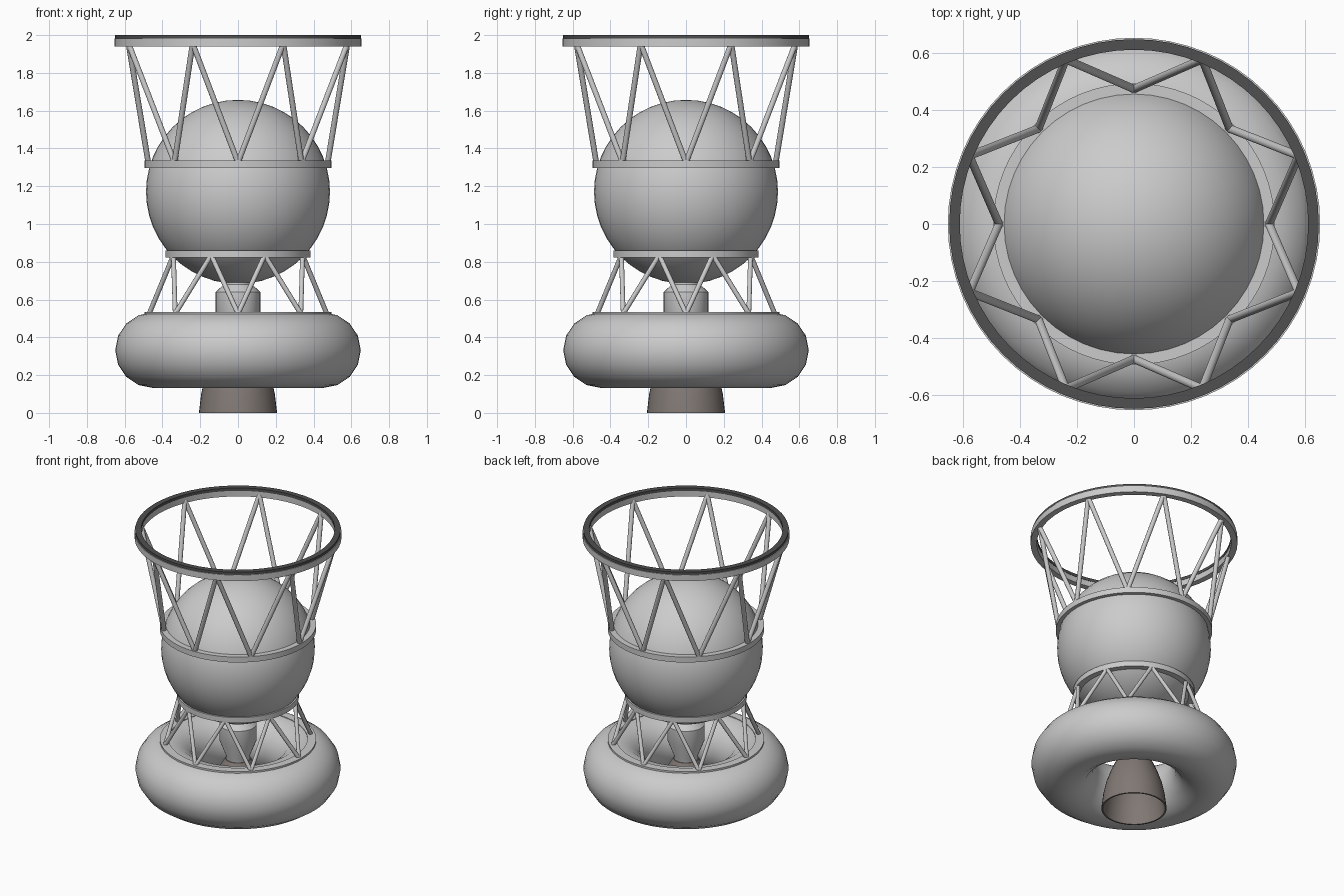
import bpy, bmesh, math
from mathutils import Vector

if "Cube" in bpy.data.objects:
    bpy.data.objects.remove(bpy.data.objects["Cube"])


def mat(name, col):
    m = bpy.data.materials.new(name)
    m.diffuse_color = (*col, 1)
    m.use_nodes = True
    m.node_tree.nodes["Principled BSDF"].inputs["Base Color"].default_value = m.diffuse_color
    return m


dark = mat("dark_seal", (0.08, 0.08, 0.08))
nozzle = mat("nozzle_metal", (0.22, 0.19, 0.175))


def finish(name, bm, material=None, angle=35):
    bmesh.ops.recalc_face_normals(bm, faces=bm.faces)
    me = bpy.data.meshes.new(name)
    bm.to_mesh(me)
    bm.free()
    ob = bpy.data.objects.new(name, me)
    bpy.context.collection.objects.link(ob)
    if material:
        me.materials.append(material)
    bpy.ops.object.select_all(action='DESELECT')
    ob.select_set(True)
    bpy.context.view_layer.objects.active = ob
    bpy.ops.object.shade_smooth_by_angle(angle=math.radians(angle))
    return ob


def lathe(name, profile, closed=True, seg=64, material=None, angle=35):
    """Revolve (radius, z) points around the z axis."""
    bm = bmesh.new()
    rings = []
    for r, z in profile:
        if r == 0:
            rings.append([bm.verts.new((0, 0, z))] * seg)
        else:
            rings.append([bm.verts.new((r * math.cos(2 * math.pi * i / seg),
                                        r * math.sin(2 * math.pi * i / seg), z))
                          for i in range(seg)])
    n = len(rings)
    for k in range(n if closed else n - 1):
        a, b = rings[k], rings[(k + 1) % n]
        for i in range(seg):
            j = (i + 1) % seg
            vs = list(dict.fromkeys((a[i], a[j], b[j], b[i])))
            if len(vs) > 2:
                bm.faces.new(vs)
    return finish(name, bm, material, angle)


def ring(name, r_in, r_out, z0, z1, material=None):
    return lathe(name, [(r_in, z0), (r_out, z0), (r_out, z1), (r_in, z1)], material=material)


def truss(name, r0, z0, r1, z1, rad, count=8):
    """Zigzag struts: lower nodes on the axes, upper nodes half a step round."""
    bm = bmesh.new()
    step = 2 * math.pi / count
    for k in range(count):
        p = Vector((r0 * math.cos(k * step), r0 * math.sin(k * step), z0))
        for s in (-0.5, 0.5):
            a = (k + s) * step
            q = Vector((r1 * math.cos(a), r1 * math.sin(a), z1))
            d = q - p
            made = bmesh.ops.create_cone(bm, cap_ends=True, segments=10, radius1=rad,
                                         radius2=rad, depth=d.length)
            rot = d.to_track_quat('Z', 'Y')
            for v in made['verts']:
                v.co = rot @ v.co + (p + q) / 2
    return finish(name, bm, angle=40)


# Main spherical tank
bm = bmesh.new()
bmesh.ops.create_uvsphere(bm, u_segments=48, v_segments=24, radius=0.487)
bmesh.ops.translate(bm, verts=bm.verts, vec=(0, 0, 1.17))
finish("spherical_tank", bm)

# Lower ring-shaped tank
lathe("toroidal_tank", [(0.45 + 0.2 * math.cos(k * math.pi / 8),
                         0.332 + 0.2 * math.sin(k * math.pi / 8)) for k in range(16)])

# Mounting rings
ring("lower_tank_ring", 0.44, 0.495, 0.515, 0.535)
ring("lower_sphere_ring", 0.345, 0.385, 0.823, 0.86)
ring("upper_sphere_ring", 0.45, 0.495, 1.297, 1.335)
ring("top_ring", 0.615, 0.655, 1.94, 1.982)
ring("top_ring_seal", 0.613, 0.65, 1.98, 2.0, dark)

# Strut trusses
truss("lower_truss", 0.47, 0.525, 0.37, 0.835, 0.013)
truss("upper_truss", 0.475, 1.325, 0.627, 1.955, 0.015)

# Engine body and thrust chamber
lathe("engine_body", [(0, 0.70), (0.075, 0.70), (0.075, 0.68), (0.118, 0.64),
                      (0.118, 0.53), (0.075, 0.42), (0.075, 0.37), (0, 0.37)], closed=False, seg=32)

# Open engine bell
outer = [(0.08, 0.40), (0.115, 0.34), (0.15, 0.26), (0.178, 0.18), (0.195, 0.10), (0.207, 0.0)]
inner = [(r - 0.01, z) for r, z in reversed(outer)]
lathe("engine_bell", outer + inner, seg=40, material=nozzle)
